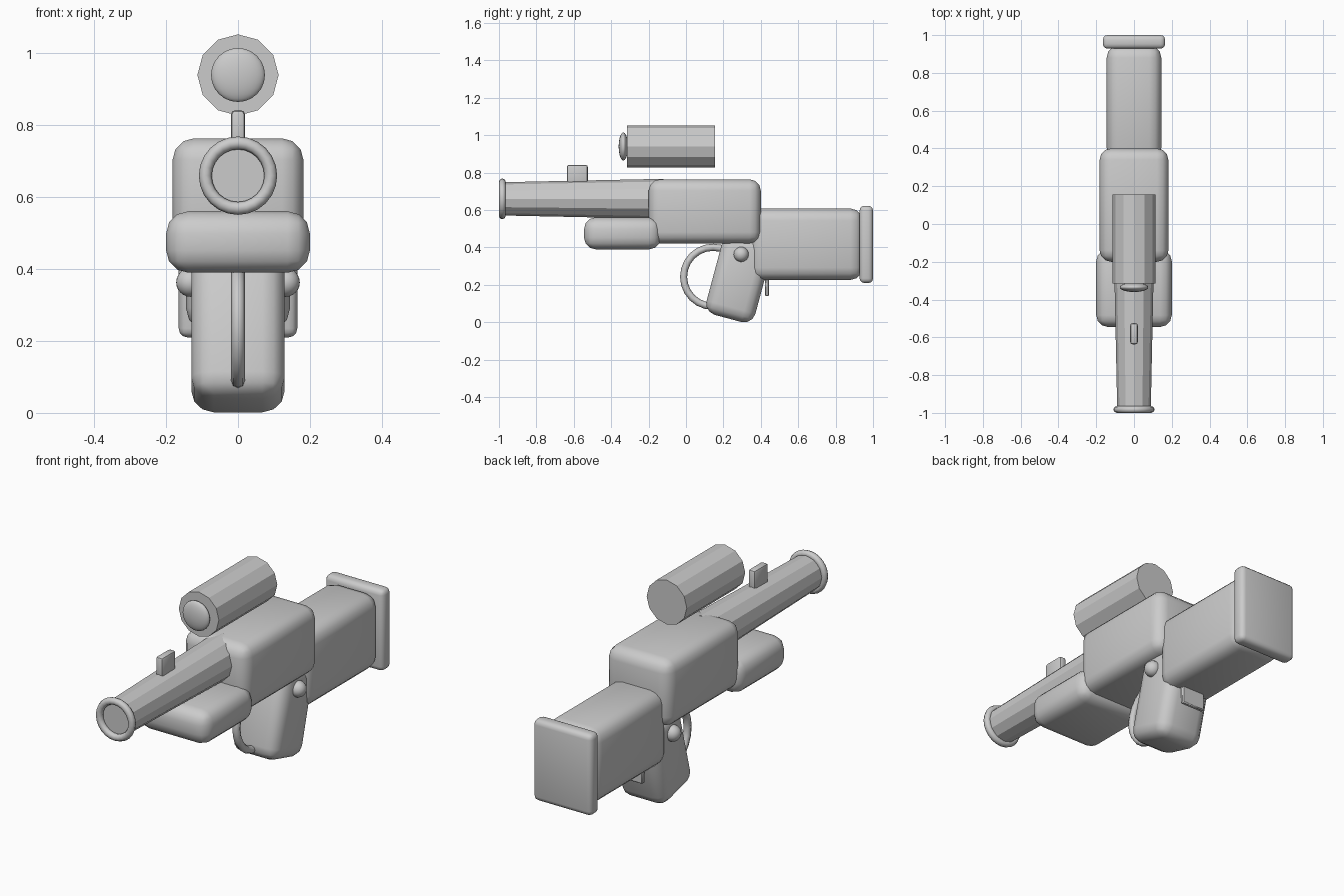
import bpy
from math import radians

if "Cube" in bpy.data.objects:
    bpy.data.objects.remove(bpy.data.objects["Cube"])


def finish(ob, name, smooth=True, angle=30):
    ob.name = name
    if smooth:
        bpy.ops.object.shade_smooth_by_angle(angle=radians(angle))
    return ob


def rounded_box(name, x, y, z, bevel, tilt=0.0, segments=3):
    """Bevelled box from (min, max) ranges, optionally tilted about x."""
    centre = [(a + b) / 2 for a, b in (x, y, z)]
    bpy.ops.mesh.primitive_cube_add(size=1, location=centre)
    ob = bpy.context.object
    ob.scale = [b - a for a, b in (x, y, z)]
    bpy.ops.object.transform_apply(location=False, rotation=False, scale=True)
    ob.rotation_euler.x = radians(tilt)
    if bevel:
        mod = ob.modifiers.new("round_edges", 'BEVEL')
        mod.width, mod.segments = bevel, segments
        mod.limit_method = 'NONE'
        bpy.ops.object.modifier_apply(modifier=mod.name)
    return finish(ob, name, bool(bevel), 40)


def tube(name, r_back, r_front, y0, y1, z, sides=12):
    """Flat-shaded faceted cylinder along y, front at y0."""
    bpy.ops.mesh.primitive_cone_add(vertices=sides, radius1=r_back, radius2=r_front,
                                    depth=y1 - y0, location=(0, (y0 + y1) / 2, z),
                                    rotation=(radians(90), 0, 0))
    return finish(bpy.context.object, name, False)


def ring(name, major, minor, loc, rot, segs, sides):
    bpy.ops.mesh.primitive_torus_add(major_radius=major, minor_radius=minor,
                                     major_segments=segs, minor_segments=sides,
                                     location=loc, rotation=rot)
    return finish(bpy.context.object, name, True, 50)


def ball(name, size, loc):
    bpy.ops.mesh.primitive_uv_sphere_add(segments=24, ring_count=12, radius=1, location=loc)
    ob = bpy.context.object
    ob.scale = size
    return finish(ob, name)


# main body, handguard, stock and butt plate
rounded_box("receiver", (-.182, .182), (-.2, .4), (.422, .764), .06)
rounded_box("handguard", (-.2, .2), (-.545, -.135), (.39, .561), .062)
rounded_box("stock", (-.145, .145), (.34, .945), (.227, .608), .065)
rounded_box("butt_plate", (-.165, .165), (.928, 1.0), (.21, .623), .025)

# tilted grip with side bolts
rounded_box("grip", (-.13, .13), (.148, .418), (.013, .463), .062, tilt=-15)
for side, label in ((-1, "left"), (1, "right")):
    ball(f"grip_bolt_{label}", (.04, .04, .04), (side * .132, .295, .363))

# barrel, muzzle ring and front sight
tube("barrel", .107, .089, -.975, -.12, .66)
ring("muzzle_ring", .091, .018, (0, -.982, .66), (radians(90), 0, 0), 24, 8)
rounded_box("front_sight", (-.02, .02), (-.637, -.525), (.72, .842), .012, segments=2)

# floating scope and its lens
tube("scope", .113, .113, -.315, .155, .94)
ball("scope_lens", (.075, .025, .075), (0, -.335, .94))

# trigger guard loop and rear tab under the stock
ring("trigger_guard", .158, .019, (0, .145, .243), (0, radians(90), 0), 24, 8)
rounded_box("rear_tab", (-.065, .065), (.422, .444), (.14, .26), .005, segments=1)
